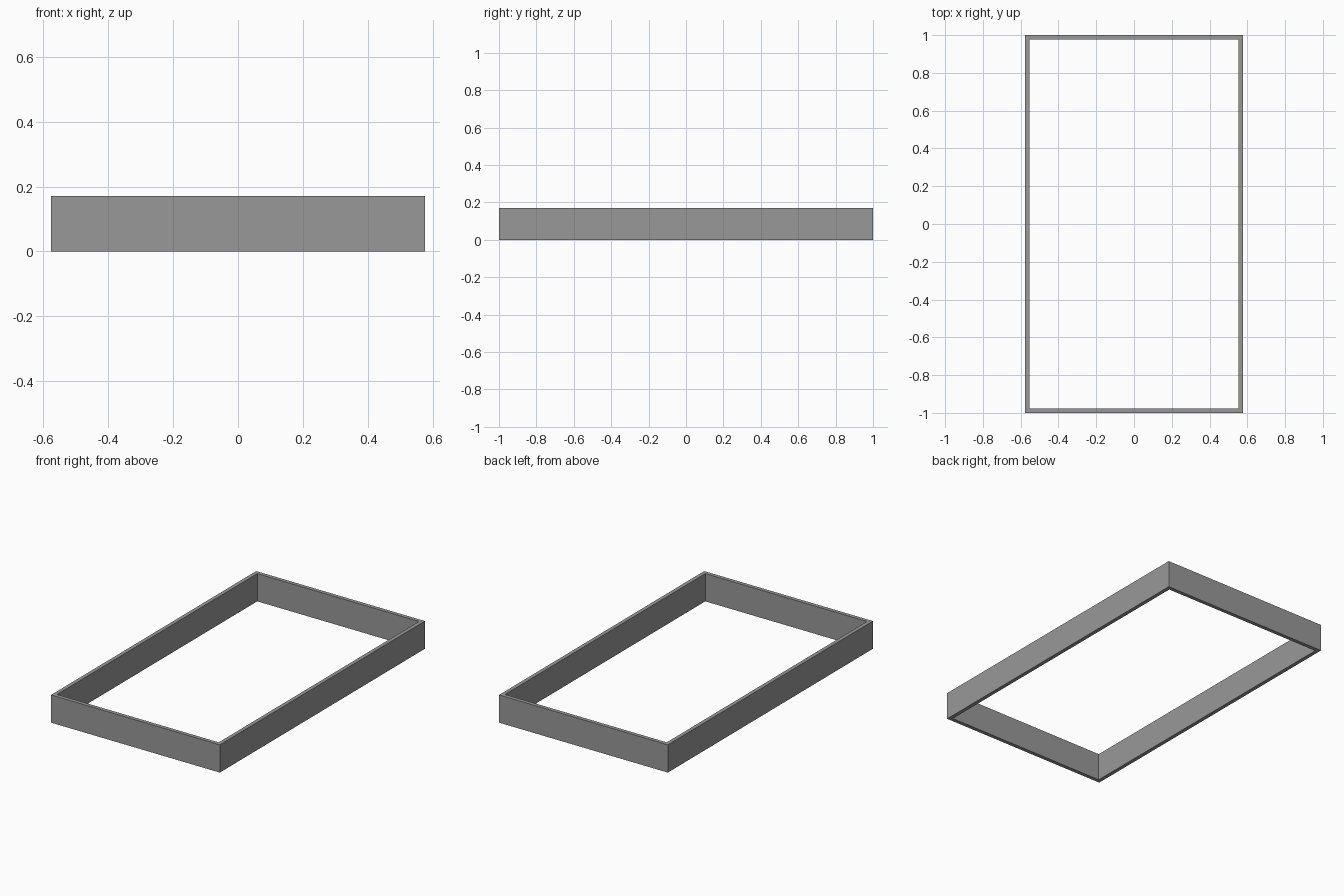
import bpy
import bmesh

if "Cube" in bpy.data.objects:
    bpy.data.objects.remove(bpy.data.objects["Cube"])

HALF_X, HALF_Y, HEIGHT, WALL = 0.576, 1.0, 0.171, 0.024


def rectangle(bm, hx, hy, z):
    return [bm.verts.new((sx * hx, sy * hy, z))
            for sx, sy in ((-1, -1), (1, -1), (1, 1), (-1, 1))]


# Open rectangular frame: outer and inner walls joined by flat rims
bm = bmesh.new()
loops = [
    rectangle(bm, HALF_X, HALF_Y, 0),
    rectangle(bm, HALF_X, HALF_Y, HEIGHT),
    rectangle(bm, HALF_X - WALL, HALF_Y - WALL, HEIGHT),
    rectangle(bm, HALF_X - WALL, HALF_Y - WALL, 0),
]
for k in range(4):
    a, b = loops[k], loops[(k + 1) % 4]
    for i in range(4):
        j = (i + 1) % 4
        bm.faces.new((a[i], a[j], b[j], b[i]))
bmesh.ops.recalc_face_normals(bm, faces=bm.faces)

mesh = bpy.data.meshes.new("rectangular_frame")
bm.to_mesh(mesh)
bm.free()

# Dark grey finish
grey = bpy.data.materials.new("dark_grey")
grey.diffuse_color = (0.316, 0.316, 0.316, 1)
grey.use_nodes = True
grey.node_tree.nodes["Principled BSDF"].inputs["Base Color"].default_value = grey.diffuse_color
mesh.materials.append(grey)
bpy.context.collection.objects.link(bpy.data.objects.new("rectangular_frame", mesh))
